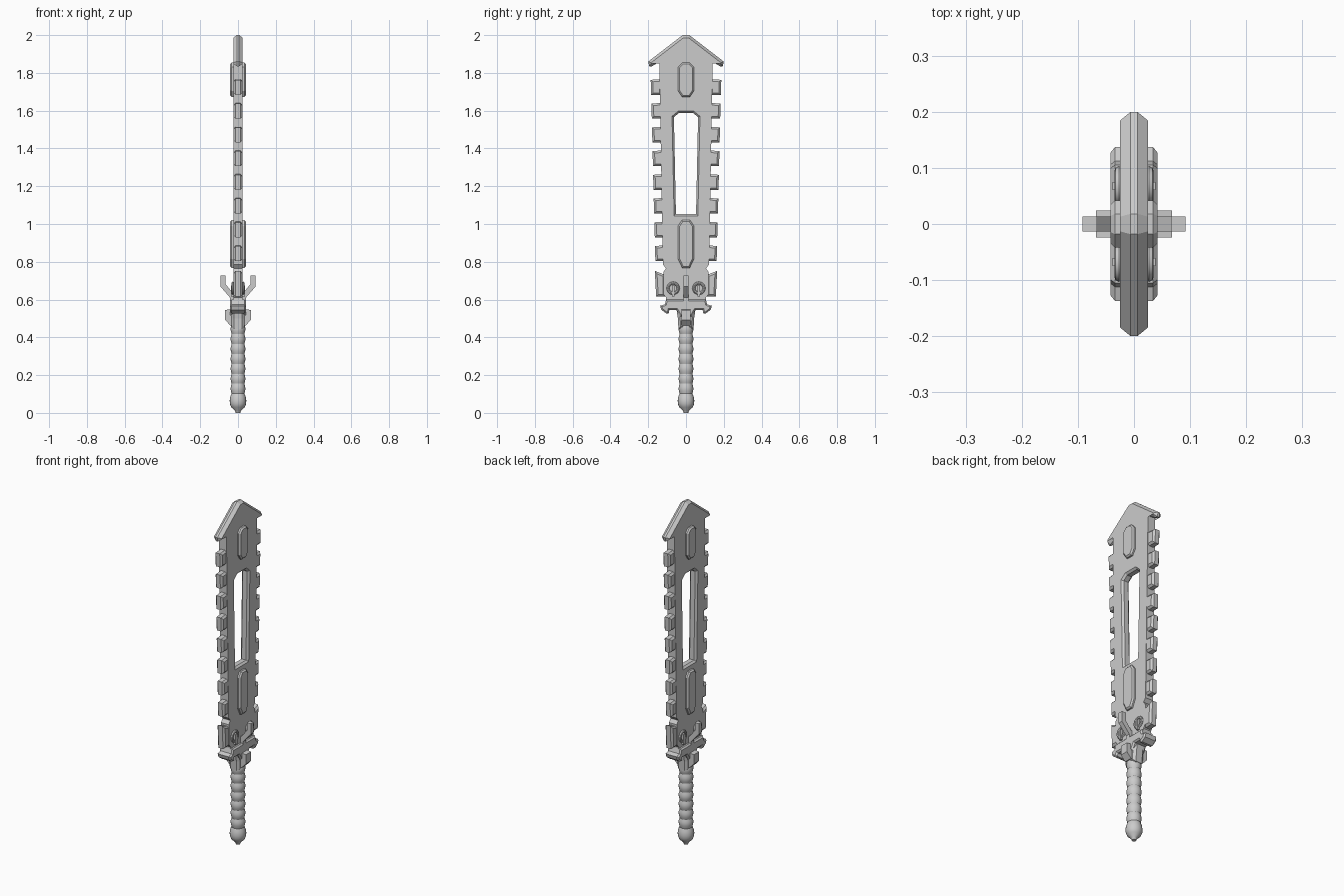
import bpy, bmesh, math
from mathutils import Vector

if "Cube" in bpy.data.objects:
    bpy.data.objects.remove(bpy.data.objects["Cube"])


def inset(pts, d):
    """Mitred inward offset of a closed 2D outline."""
    n = len(pts)
    p = [Vector(q) for q in pts]
    area = sum(p[i].x * p[(i + 1) % n].y - p[(i + 1) % n].x * p[i].y for i in range(n))
    s = 1 if area > 0 else -1
    out = []
    for i in range(n):
        a = (p[i] - p[i - 1]).normalized()
        b = (p[(i + 1) % n] - p[i]).normalized()
        na, nb = Vector((-a.y, a.x)) * s, Vector((-b.y, b.x)) * s
        out.append(p[i] + (na + nb) * d / max(0.4, 1 + na.dot(nb)))
    return out


def loft(name, pts, layers, axis='x'):
    """Solid from an outline swept through (depth, inset) layers."""
    bm = bmesh.new()
    loops = []
    for depth, d in layers:
        loops.append([bm.verts.new((depth, q[0], q[1]) if axis == 'x' else (q[0], depth, q[1]))
                      for q in inset(pts, d)])
    n = len(pts)
    for a, b in zip(loops, loops[1:]):
        for i in range(n):
            j = (i + 1) % n
            bm.faces.new((a[i], a[j], b[j], b[i]))
    bm.faces.new(loops[0])
    bm.faces.new(loops[-1])
    bmesh.ops.recalc_face_normals(bm, faces=bm.faces)
    me = bpy.data.meshes.new(name)
    bm.to_mesh(me)
    bm.free()
    ob = bpy.data.objects.new(name, me)
    bpy.context.collection.objects.link(ob)
    return ob


def slab(t, e, d):
    """Layers for a plate of half thickness t with edges bevelled to e."""
    return [(-t, d), (-e, 0), (e, 0), (t, d)]


def mirrored(half):
    """Full outline from its +y half, listed top to bottom."""
    return half + [(-a, b) for a, b in reversed(half) if a > 1e-6]


T = 0.025

# blade plate with chamfered window
blade = loft("blade_plate", mirrored([
    (0.14, 1.86), (0.14, 1.77), (0.122, 0.785), (0.106, 0.765), (0.12, 0.745),
    (0.12, 0.63), (0.105, 0.61), (0.105, 0.57)]), [(-T, 0), (T, 0)])
cutter = loft("window_cutter", mirrored([(0.042, 1.597), (0.074, 1.57), (0.063, 1.043)]),
              [(-0.05, -0.003), (-T, 0), (-0.014, 0.01), (0.014, 0.01), (T, 0), (0.05, -0.003)])
cutter.hide_render = True
mod = blade.modifiers.new("window", 'BOOLEAN')
mod.object = cutter
mod.operation = 'DIFFERENCE'
mod.solver = 'EXACT'
bpy.context.view_layer.objects.active = blade
bpy.ops.object.modifier_apply(modifier=mod.name)
bpy.data.objects.remove(cutter)

# arrow head with bevelled edge
loft("blade_head", mirrored([
    (0.018, 2.0), (0.2, 1.86), (0.194, 1.835), (0.18, 1.835), (0.142, 1.858)]),
    slab(T, 0.006, 0.014))

# raised pads on both faces
loft("upper_pad", mirrored([(0.018, 1.855), (0.042, 1.83), (0.042, 1.705), (0.02, 1.672)]),
     slab(0.042, 0.034, 0.008))
loft("lower_pad", mirrored([(0.022, 1.02), (0.042, 0.99), (0.042, 0.815), (0.02, 0.768)]),
     slab(0.042, 0.034, 0.008))

# saw teeth along both edges
for s in (-1, 1):
    for i in range(8):
        k = i / 7
        zt = 1.767 - 0.1257 * i
        yi, yo = 0.13 - 0.018 * k, 0.187 - 0.022 * k
        loft("tooth", [(s * yi, zt), (s * yo, zt - 0.004), (s * (yo - 0.003), zt - 0.084),
                       (s * yi, zt - 0.084)], slab(0.023, 0.013, 0.011))
    loft("base_tooth", [(s * 0.11, 0.73), (s * 0.165, 0.752), (s * 0.158, 0.615),
                        (s * 0.11, 0.615)], slab(0.024, 0.014, 0.011))

# crossguard with hooked ends
loft("crossguard", mirrored([
    (0.105, 0.6), (0.112, 0.575), (0.137, 0.567), (0.13, 0.545), (0.105, 0.527),
    (0.092, 0.527), (0.088, 0.545), (0.05, 0.545), (0.03, 0.51)]),
    slab(0.042, 0.034, 0.008))

# prongs and lower claws on front and back faces
for s in (-1, 1):
    loft("guard_prong", [(s * a, b) for a, b in [
        (0.0, 0.54), (0.042, 0.54), (0.042, 0.61), (0.092, 0.668), (0.092, 0.728),
        (0.066, 0.728), (0.066, 0.682), (0.03, 0.637), (0.0, 0.637)]],
        [(-0.013, 0), (0.013, 0)], 'y')
    loft("guard_claw", [(s * a, b) for a, b in [
        (0.02, 0.55), (0.068, 0.545), (0.068, 0.492), (0.04, 0.462), (0.02, 0.462)]],
        [(-0.024, 0), (0.024, 0)], 'y')
    # ring ornaments with a bar
    for y in (-0.068, 0.068):
        bpy.ops.mesh.primitive_torus_add(location=(s * 0.027, y, 0.66),
                                         rotation=(0, math.pi / 2, 0), major_radius=0.027,
                                         minor_radius=0.008, major_segments=20, minor_segments=8)
        bpy.context.object.name = "ring_ornament"
        bpy.ops.object.shade_smooth_by_angle()
        loft("ring_bar", [(y - 0.007, 0.615), (y + 0.007, 0.615), (y + 0.007, 0.675),
                          (y - 0.007, 0.675)], [(s * 0.02, 0), (s * 0.038, 0)])

# collar between grip and guard
loft("collar", mirrored([(0.05, 0.545), (0.043, 0.5), (0.04, 0.445)]), slab(0.034, 0.02, 0.012))

# turned grip with ridges and pommel
prof = [(0.012, 0.0), (0.016, 0.012), (0.036, 0.03), (0.043, 0.048), (0.044, 0.065),
        (0.041, 0.085), (0.034, 0.102)]
ridges, z0, z1 = 7, 0.102, 0.47
for i in range(1, ridges * 6 + 1):
    u = i / 6
    prof.append((0.0335 + 0.0055 * math.sin(math.pi * (u % 1)), z0 + (z1 - z0) * u / ridges))
prof += [(0.036, 0.5), (0.036, 0.54)]
bm = bmesh.new()
N = 20
rings = [[bm.verts.new((r * math.cos(2 * math.pi * k / N), r * math.sin(2 * math.pi * k / N), z))
          for k in range(N)] for r, z in prof]
for a, b in zip(rings, rings[1:]):
    for k in range(N):
        bm.faces.new((a[k], a[(k + 1) % N], b[(k + 1) % N], b[k]))
bm.faces.new(rings[0][::-1])
bm.faces.new(rings[-1])
me = bpy.data.meshes.new("grip")
bm.to_mesh(me)
bm.free()
grip = bpy.data.objects.new("grip", me)
bpy.context.collection.objects.link(grip)
bpy.ops.object.select_all(action='DESELECT')
grip.select_set(True)
bpy.context.view_layer.objects.active = grip
bpy.ops.object.shade_smooth_by_angle()
